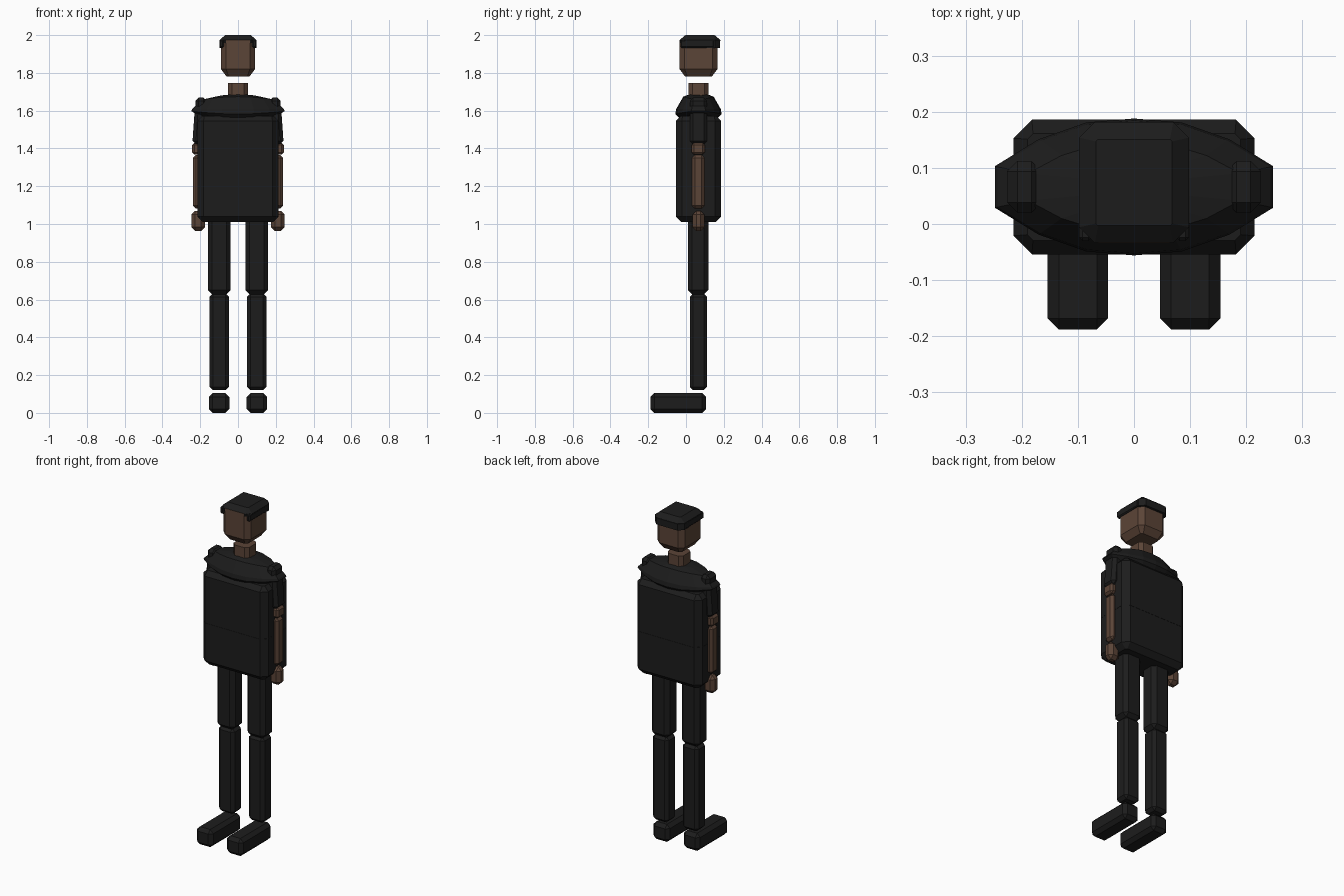
import bpy, bmesh

if "Cube" in bpy.data.objects:
    bpy.data.objects.remove(bpy.data.objects["Cube"])


def material(name, rgb):
    m = bpy.data.materials.new(name)
    m.diffuse_color = (*rgb, 1)
    m.use_nodes = True
    m.node_tree.nodes["Principled BSDF"].inputs["Base Color"].default_value = m.diffuse_color
    return m


BLACK = material("charcoal cloth", (0.012, 0.012, 0.012))
SKIN = material("brown skin", (0.105, 0.058, 0.038))
CY = 0.066  # depth of the body axis


def finish(bm, name, mat):
    bmesh.ops.recalc_face_normals(bm, faces=bm.faces)
    me = bpy.data.meshes.new(name)
    bm.to_mesh(me)
    bm.free()
    me.materials.append(mat)
    ob = bpy.data.objects.new(name, me)
    bpy.context.collection.objects.link(ob)
    return ob


def block(name, x, y, z, mat, chamfer=0.02, slant=0.0):
    """Chamfered box from axis ranges; slant moves the top end in x."""
    bm = bmesh.new()
    bmesh.ops.create_cube(bm, size=1)
    for v in bm.verts:
        v.co = [r[0] + (c + 0.5) * (r[1] - r[0]) for r, c in zip((x, y, z), v.co)]
    bmesh.ops.bevel(bm, geom=bm.edges[:], offset=chamfer, segments=1,
                    affect='EDGES', clamp_overlap=True)
    for v in bm.verts:
        v.co.x += slant * (v.co.z - z[0]) / (z[1] - z[0])
    return finish(bm, name, mat)


def pair(name, x, y, z, mat, chamfer=0.02, slant=0.0):
    block("left_" + name, x, y, z, mat, chamfer, slant)
    block("right_" + name, (-x[1], -x[0]), y, z, mat, chamfer, -slant)


def loft(name, rings, mat):
    """Skin between rings of points and cap both ends."""
    bm = bmesh.new()
    vs = [[bm.verts.new(p) for p in ring] for ring in rings]
    n = len(vs[0])
    for a, b in zip(vs, vs[1:]):
        for i in range(n):
            j = (i + 1) % n
            bm.faces.new((a[i], a[j], b[j], b[i]))
    bm.faces.new(vs[0][::-1])
    bm.faces.new(vs[-1])
    return finish(bm, name, mat)


def mirrored(quarter):
    """Closed outline from quarter points (back to side), mirrored in x and y."""
    right = quarter + [(x, -y) for x, y in quarter[::-1]]
    return right + [(-x, y) for x, y in right[::-1] if x > 0]


def oct_ring(x, y, z, c):
    return [(px, CY + py, z) for px, py in mirrored([(x - c, y), (x, y - c)])]


# Vest: wide chamfered body, lower and upper halves meeting at the waist
loft("vest_lower", [oct_ring(0.185, 0.09, 1.01, 0.008),
                    oct_ring(0.215, 0.12, 1.04, 0.033),
                    oct_ring(0.215, 0.12, 1.265, 0.033)], BLACK)
loft("vest_upper", [oct_ring(0.215, 0.12, 1.266, 0.033),
                    oct_ring(0.215, 0.12, 1.545, 0.033),
                    oct_ring(0.19, 0.095, 1.572, 0.01)], BLACK)

# Shoulder yoke: pointed oval rings that droop toward the arms
PLAN = [(0, 0.122), (0.085, 0.115), (0.17, 0.085), (0.248, 0.037)]


def yoke_ring(sx, sy, z, rise):
    return [(x * sx, CY + y * sy, z + rise * (x / 0.248) ** 2)
            for x, y in mirrored(PLAN)]


loft("shoulder_yoke", [yoke_ring(0.85, 0.75, 1.55, 0.025),
                       yoke_ring(1, 1, 1.582, 0.016),
                       yoke_ring(0.98, 0.97, 1.608, 0.0),
                       yoke_ring(0.76, 0.66, 1.674, -0.015),
                       yoke_ring(0.35, 0.4, 1.686, -0.005)], BLACK)

# Arms
pair("shoulder_cap", (0.165, 0.226), (0.02, 0.112), (1.57, 1.67), BLACK, 0.018)
pair("sleeve", (0.16, 0.242), (0.02, 0.112), (1.422, 1.62), BLACK, 0.018, -0.014)
pair("elbow", (0.175, 0.243), (0.03, 0.1), (1.367, 1.43), SKIN, 0.012)
pair("forearm", (0.17, 0.238), (0.032, 0.098), (1.082, 1.365), SKIN, 0.015)
pair("hand", (0.175, 0.247), (0.035, 0.097), (0.963, 1.07), SKIN, 0.02)

# Legs and shoes
pair("thigh", (0.04, 0.159), (0.01, 0.118), (0.628, 1.04), BLACK, 0.022)
pair("shin", (0.047, 0.151), (0.02, 0.112), (0.12, 0.632), BLACK, 0.018)
pair("shoe", (0.046, 0.154), (-0.188, 0.106), (0.0, 0.105), BLACK, 0.02)

# Neck: eight-sided column
loft("neck", [oct_ring(0.052, 0.052, z, 0.02) for z in (1.66, 1.746)], SKIN)

# Head: tapered chin, upright sides
loft("head", [oct_ring(0.062, 0.072, 1.782, 0.012),
              oct_ring(0.09, 0.1, 1.82, 0.027),
              oct_ring(0.09, 0.1, 1.975, 0.027)], SKIN)

# Hair: bevelled crown, with a band around the sides and back
loft("hair_crown", [[(x, y + 0.008, z) for x, y, z in r] for r in (
    oct_ring(0.096, 0.106, 1.958, 0.028),
    oct_ring(0.098, 0.108, 1.974, 0.028),
    oct_ring(0.068, 0.077, 2.0, 0.004))], BLACK)
pair("hair_side", (0.075, 0.098), (-0.03, 0.15), (1.933, 1.975), BLACK, 0.006)
loft("hair_back", [[(x, max(y, 0.1) + 0.008, z) for x, y, z in
                    oct_ring(0.097, 0.107, z, 0.028)]
                   for z in (1.933, 1.975)], BLACK)
